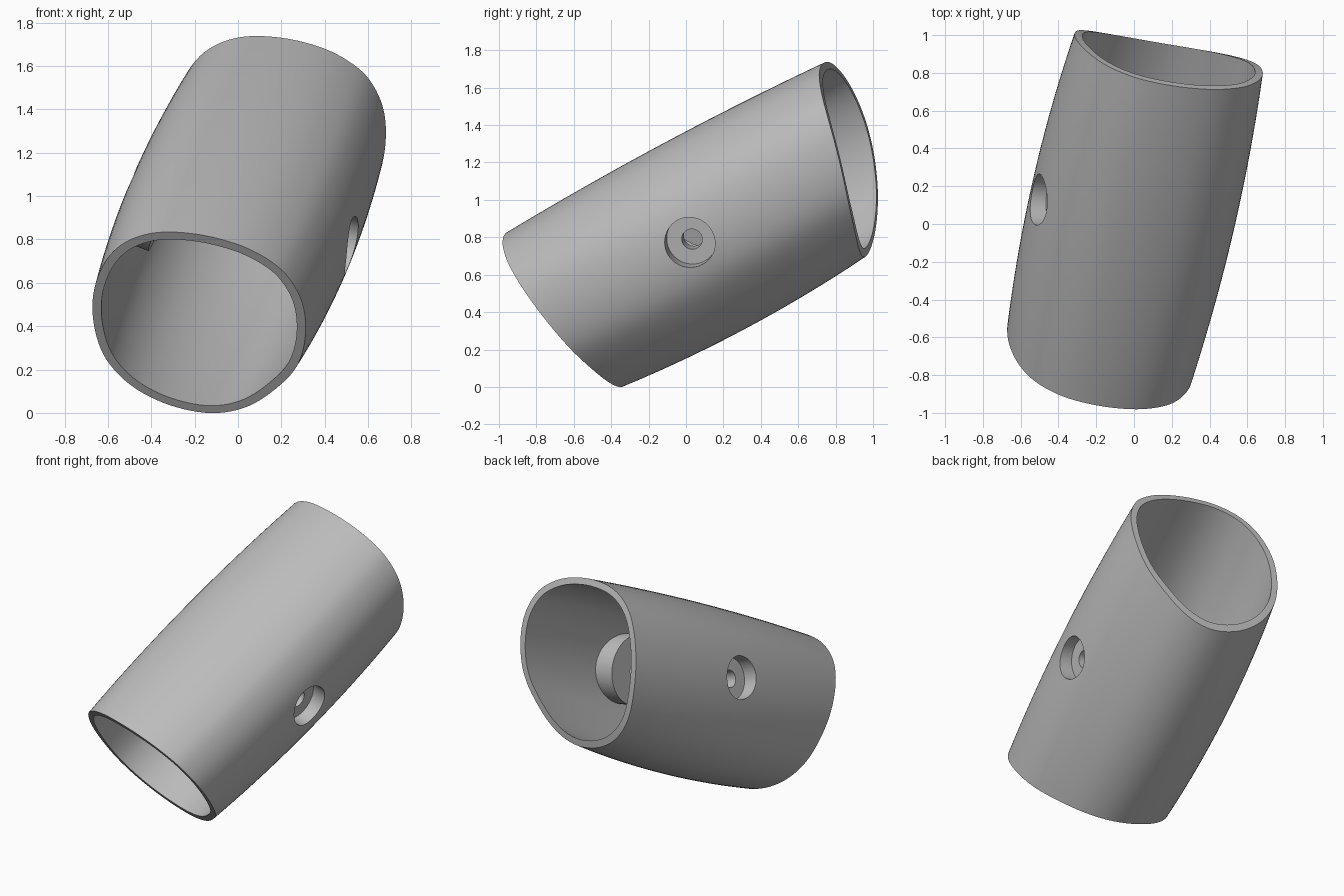
import bpy, bmesh, math
from mathutils import Vector, Matrix

cube = bpy.data.objects.get("Cube")
if cube:
    bpy.data.objects.remove(cube, do_unlink=True)

# Tube frame: lateral, upward and lengthwise directions
CENTRE = Vector((0, 0, 0.87))
ALONG = Vector((0.2, 0.864, 0.462)).normalized()
SIDE = ALONG.cross(Vector((0, 0, 1))).normalized()
UP = SIDE.cross(ALONG)
WALL = 0.042
RINGS = 20

# Control points of the rounded cross-section
SECTION = [(-.038, -.603), (.144, -.558), (.31, -.436), (.415, -.31), (.474, -.14),
           (.482, .04), (.43, .19), (.34, .288), (.21, .363), (.03, .412),
           (-.16, .416), (-.32, .355), (-.435, .235), (-.512, .06), (-.534, -.13),
           (-.503, -.31), (-.40, -.46), (-.235, -.563)]


def smooth_loop(points, steps=6):
    """Closed curve through the control points."""
    pts = [Vector(p) for p in points]
    n = len(pts)
    out = []
    for i in range(n):
        a, b, c, d = (pts[(i + k) % n] for k in (-1, 0, 1, 2))
        for s in range(steps):
            t = s / steps
            out.append(0.5 * (2 * b + (c - a) * t + (2 * a - 5 * b + 4 * c - d) * t * t
                              + (3 * b - a - 3 * c + d) * t ** 3))
    return out


def inset(loop, amount):
    n = len(loop)
    out = []
    for i, p in enumerate(loop):
        tangent = (loop[(i + 1) % n] - loop[i - 1]).normalized()
        out.append(p + Vector((-tangent.y, tangent.x)) * amount)
    return out


def place(p, w):
    """Point of the section at fraction w between the two slanted cuts."""
    u, v = p
    q = (0.43 - v) / 1.03
    front = -0.824 - 0.047 * u - 0.157 * v
    back = 1.07 - 0.29 * q * q + 0.07 * u * q
    belly = 4 * w * (1 - w)
    u *= 1 + 0.075 * belly
    v *= 1 + 0.06 * belly
    return CENTRE + SIDE * u + UP * v + ALONG * (front + (back - front) * w)


def add_skin(bm, loop):
    rings = [[bm.verts.new(place(p, r / RINGS)) for p in loop] for r in range(RINGS + 1)]
    for lower, upper in zip(rings, rings[1:]):
        bridge(bm, lower, upper)
    return rings


def bridge(bm, a, b):
    n = len(a)
    for i in range(n):
        j = (i + 1) % n
        bm.faces.new((a[i], a[j], b[j], b[i]))


def make_object(name, bm):
    bmesh.ops.recalc_face_normals(bm, faces=bm.faces)
    mesh = bpy.data.meshes.new(name)
    bm.to_mesh(mesh)
    bm.free()
    obj = bpy.data.objects.new(name, mesh)
    bpy.context.scene.collection.objects.link(obj)
    return obj


def cylinder(name, mouth, outward, radius, start, end):
    """Cylinder between two depths below a point on the outer wall."""
    bm = bmesh.new()
    axis = outward.normalized()
    turn = axis.to_track_quat('Z', 'Y').to_matrix().to_4x4()
    middle = mouth - axis * (start + end) / 2
    bmesh.ops.create_cone(bm, cap_ends=True, segments=64, radius1=radius, radius2=radius,
                          depth=end - start, matrix=Matrix.Translation(middle) @ turn)
    return make_object(name, bm)


def combine(target, helper, operation):
    mod = target.modifiers.new(operation, 'BOOLEAN')
    mod.operation = operation
    mod.solver = 'EXACT'
    mod.object = helper
    helper.hide_render = True
    bpy.context.view_layer.update()
    graph = bpy.context.evaluated_depsgraph_get()
    mesh = bpy.data.meshes.new_from_object(target.evaluated_get(graph))
    target.modifiers.clear()
    target.data = mesh


outline = smooth_loop(SECTION)

# Hollow tube with two flat rims
bm = bmesh.new()
outer = add_skin(bm, outline)
inner = add_skin(bm, inset(outline, WALL))
for end in (0, -1):
    bridge(bm, outer[end], inner[end])
tube = make_object("tube_shell", bm)

# Solid core that trims the bosses inside the wall
bm = bmesh.new()
rings = add_skin(bm, inset(outline, WALL / 2))
bm.faces.new(rings[0])
bm.faces.new(rings[-1])
core = make_object("core_helper", bm)

# Mouth and outward direction of each counterbored hole
holes = [(Vector((0.53, 0.02, 0.77)), Vector((0.965, -0.12, -0.2))),
         (Vector((-0.51, 0.13, 1.02)), Vector((-0.93, 0.05, 0.36)))]

helpers = [core]
for mouth, outward in holes:
    boss = cylinder("boss", mouth, outward, 0.22, -0.2, 0.19)
    combine(boss, core, 'INTERSECT')
    combine(tube, boss, 'UNION')
    helpers.append(boss)
for mouth, outward in holes:
    recess = cylinder("recess_cutter", mouth, outward, 0.136, -0.2, 0.1)
    bore = cylinder("bore_cutter", mouth, outward, 0.055, 0.05, 0.3)
    for cutter in (recess, bore):
        combine(tube, cutter, 'DIFFERENCE')
        helpers.append(cutter)
for helper in helpers:
    bpy.data.objects.remove(helper, do_unlink=True)

# Single plain grey
grey = bpy.data.materials.new("plain_grey")
grey.use_nodes = True
colour = (0.5, 0.5, 0.5, 1)
grey.diffuse_color = colour
grey.node_tree.nodes["Principled BSDF"].inputs["Base Color"].default_value = colour
tube.data.materials.clear()
tube.data.materials.append(grey)
for face in tube.data.polygons:
    face.material_index = 0

bpy.ops.object.select_all(action='DESELECT')
tube.select_set(True)
bpy.context.view_layer.objects.active = tube
bpy.ops.object.shade_smooth_by_angle(angle=math.radians(35))
